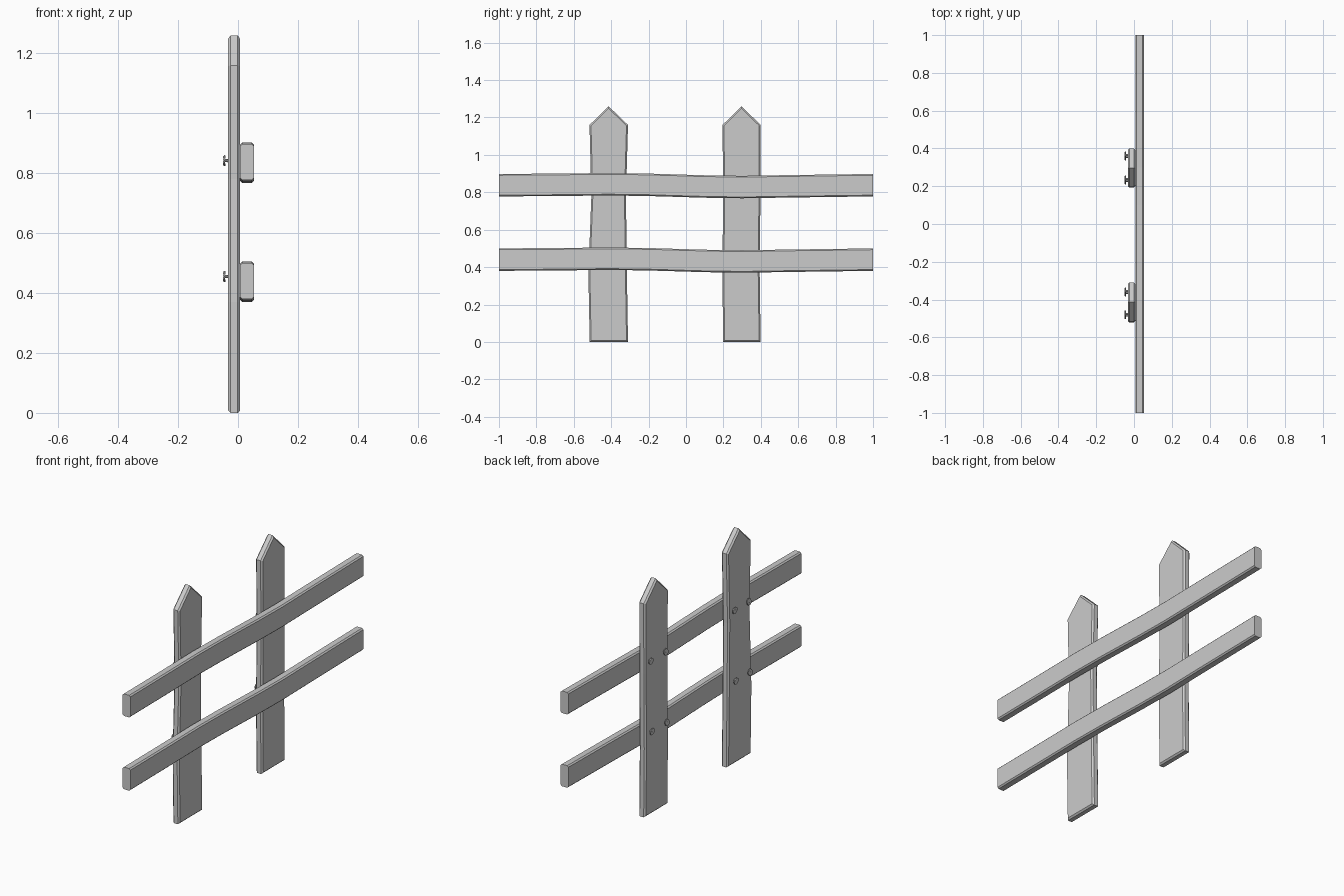
import bpy, bmesh
from math import radians
from mathutils import Matrix, Vector

old = bpy.data.objects.get("Cube")
if old:
    bpy.data.objects.remove(old, do_unlink=True)

GREY = (0.6, 0.6, 0.6, 1.0)
grey = bpy.data.materials.new("plain grey")
grey.use_nodes = True
grey.diffuse_color = GREY
grey.node_tree.nodes["Principled BSDF"].inputs["Base Color"].default_value = GREY


def finish(name, bm):
    bmesh.ops.recalc_face_normals(bm, faces=bm.faces)
    mesh = bpy.data.meshes.new(name)
    bm.to_mesh(mesh)
    bm.free()
    mesh.materials.append(grey)
    obj = bpy.data.objects.new(name, mesh)
    bpy.context.collection.objects.link(obj)
    return obj


def board(name, outline, x0, x1, chamfer, square_ends=False):
    """Cut a (y, z) outline from a plank and chamfer its rims."""
    bm = bmesh.new()
    face = bm.faces.new([bm.verts.new((x0, y, z)) for y, z in outline])
    result = bmesh.ops.extrude_face_region(bm, geom=[face])
    moved = [v for v in result["geom"] if isinstance(v, bmesh.types.BMVert)]
    bmesh.ops.translate(bm, verts=moved, vec=(x1 - x0, 0, 0))
    rims = []
    for e in bm.edges:
        a, b = (v.co for v in e.verts)
        across = abs(a.x - b.x) > 0.001
        at_end = abs(a.y - b.y) < 0.001
        if not across and not (square_ends and at_end):
            rims.append(e)
    bmesh.ops.bevel(bm, geom=rims, offset=chamfer, segments=1, affect='EDGES')
    return finish(name, bm)


# Pickets: slightly crooked sides with a pointed top, (height, left, right) offsets
sides = {
    "right_picket": (-0.414, [(0, -0.101, 0.104), (0.37, -0.108, 0.098),
                              (0.78, -0.092, 0.093), (1.16, -0.102, 0.104)]),
    "left_picket": (0.297, [(0, -0.098, 0.102), (0.37, -0.103, 0.097),
                            (0.78, -0.098, 0.101), (1.16, -0.102, 0.102)]),
}
for name, (y, rows) in sides.items():
    outline = [(y + r, z) for z, l, r in rows]
    outline += [(y, 1.26)]
    outline += [(y + l, z) for z, l, r in reversed(rows)]
    board(name, outline, -0.033, 0.007, 0.008)

# Rails: gently wavy planks
wave = [(-1, 0), (-0.7, 0.002), (-0.41, 0.005), (-0.2, 0.002),
        (0.1, -0.007), (0.3, -0.01), (0.55, -0.006), (1, 0)]
for name, z in (("lower_rail", 0.44), ("upper_rail", 0.838)):
    outline = [(y, z - 0.06 + d) for y, d in wave]
    outline += [(y, z + 0.06 + d) for y, d in reversed(wave)]
    board(name, outline, 0.007, 0.053, 0.007, square_ends=True)


# Nails: a slightly tilted flat head on a short shank
def nail(name, y, z, tilt):
    bm = bmesh.new()
    for radius, depth, x in ((0.018, 0.005, -0.007), (0.005, 0.024, 0.002)):
        place = Matrix.Translation((x, 0, 0)) @ Matrix.Rotation(radians(90), 4, 'Y')
        bmesh.ops.create_cone(bm, cap_ends=True, segments=10, radius1=radius,
                              radius2=radius, depth=depth, matrix=place)
    pose = Matrix.Translation((-0.039, y, z)) @ Matrix.Rotation(radians(tilt), 4, 'Y')
    bm.transform(pose)
    finish(name, bm)


for level, z, shift in (("upper", 0.842, 0.005), ("lower", 0.455, -0.005)):
    for side, spots in (("left", (0.36, 0.233)), ("right", (-0.36, -0.48))):
        for i, y in enumerate(spots):
            nail(f"{level}_{side}_nail_{i + 1}", y + shift, z, 8 if i else -6)
